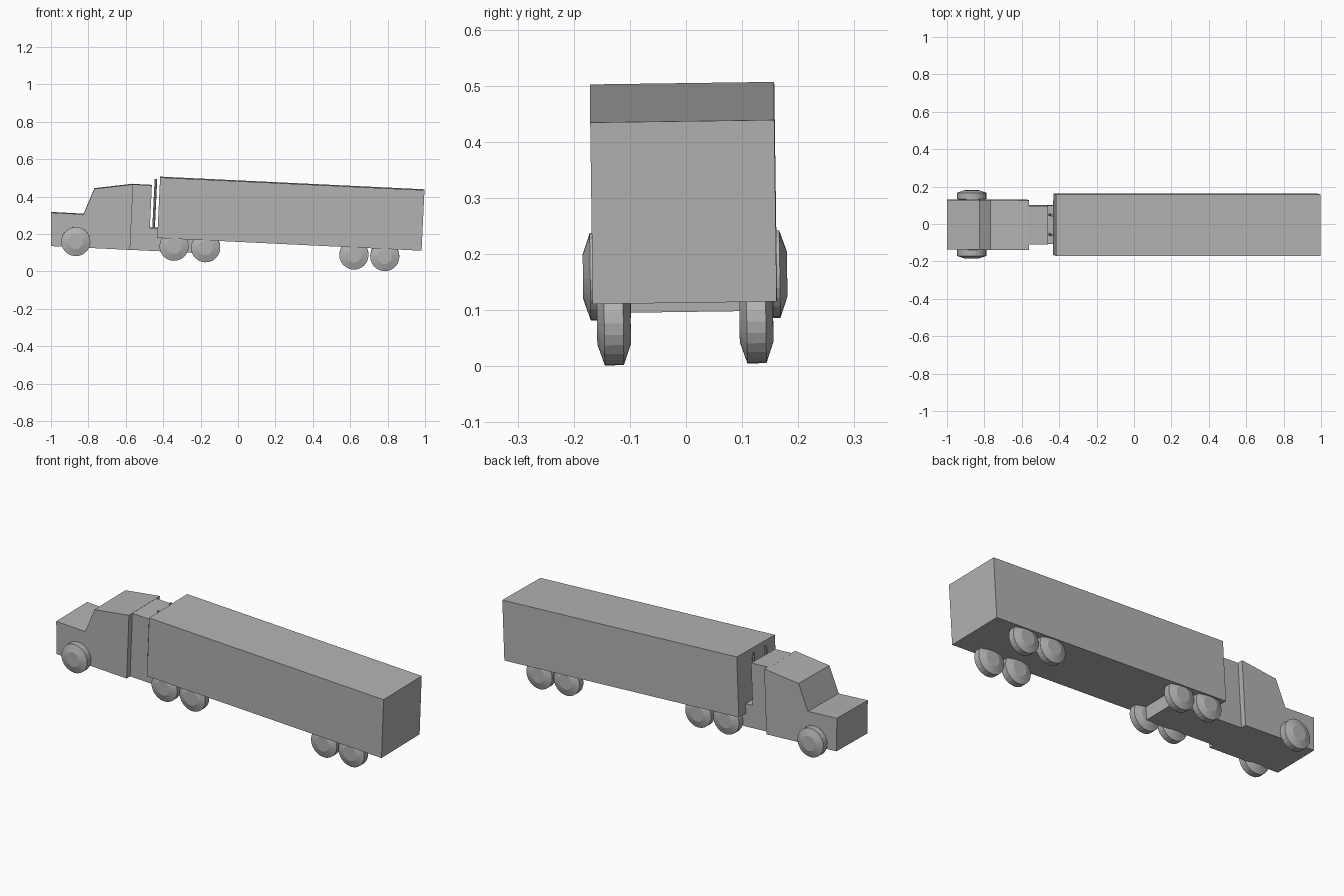
import bpy, bmesh, math
from mathutils import Matrix

cube = bpy.data.objects.get("Cube")
if cube:
    bpy.data.objects.remove(cube, do_unlink=True)

grey = bpy.data.materials.new("plain grey")
grey.use_nodes = True
colour = (0.45, 0.45, 0.45, 1)
grey.diffuse_color = colour
grey.node_tree.nodes["Principled BSDF"].inputs["Base Color"].default_value = colour

# The whole truck leans slightly nose-up and to one side
TILT = Matrix.Rotation(math.radians(2.75), 4, 'Y') @ Matrix.Rotation(math.radians(0.8), 4, 'X')


def finish(name, bm):
    bmesh.ops.recalc_face_normals(bm, faces=bm.faces)
    mesh = bpy.data.meshes.new(name)
    bm.to_mesh(mesh)
    bm.free()
    mesh.materials.append(grey)
    obj = bpy.data.objects.new(name, mesh)
    bpy.context.collection.objects.link(obj)
    obj.matrix_world = TILT
    return obj


def side_extrusion(name, profile, half_width):
    """Extrude an (x, z) side profile across the width."""
    bm = bmesh.new()
    face = bm.faces.new([bm.verts.new((x, -half_width, z)) for x, z in profile])
    ext = bmesh.ops.extrude_face_region(bm, geom=[face])["geom"]
    moved = [v for v in ext if isinstance(v, bmesh.types.BMVert)]
    bmesh.ops.translate(bm, verts=moved, vec=(0, 2 * half_width, 0))
    return finish(name, bm)


def wheel(name, x, y, z, sides=24):
    """Wheel with a flat tread and sloping side walls."""
    bm = bmesh.new()
    rings = []
    for dy, r in ((-0.03, 0.04), (-0.017, 0.078), (0.017, 0.078), (0.03, 0.04)):
        angles = [math.tau * i / sides for i in range(sides)]
        rings.append([bm.verts.new((x + r * math.cos(a), y + dy, z + r * math.sin(a)))
                      for a in angles])
    for a, b in zip(rings, rings[1:]):
        for i in range(sides):
            j = (i + 1) % sides
            bm.faces.new((a[i], a[j], b[j], b[i]))
    bm.faces.new(rings[0])
    bm.faces.new(rings[-1])
    return finish(name, bm)


# Trailer box
side_extrusion("trailer", [(-0.44, 0.16), (0.975, 0.16), (0.975, 0.484), (-0.44, 0.484)], 0.164)

# Cab with hood and sloping windshield
side_extrusion("cab", [(-1.005, 0.089), (-0.582, 0.089), (-0.582, 0.44),
                       (-0.788, 0.406), (-0.839, 0.267), (-1.014, 0.268)], 0.133)

# Narrower sleeper and the chassis running back under the trailer
side_extrusion("sleeper_and_chassis", [(-0.59, 0.089), (-0.165, 0.089), (-0.165, 0.212),
                                       (-0.482, 0.212), (-0.482, 0.439), (-0.59, 0.439)], 0.103)

# Paired posts in the gap behind the sleeper
for side, sign in (("left", 1), ("right", -1)):
    bm = bmesh.new()
    bmesh.ops.create_cone(bm, cap_ends=True, segments=8, radius1=0.007, radius2=0.007, depth=0.27,
                          matrix=Matrix.Translation((-0.462, sign * 0.053, 0.337)))
    finish("post_" + side, bm)

# Wheels, mirrored on each axle
axles = {"front": (-0.874, 0.152), "drive_first": (-0.348, 0.127), "drive_second": (-0.179, 0.127),
         "trailer_first": (0.615, 0.127), "trailer_second": (0.78, 0.127)}
for name, (x, y) in axles.items():
    for side, sign in (("left", 1), ("right", -1)):
        wheel(f"{name}_wheel_{side}", x, sign * y, 0.12 if x < 0 else 0.119)
